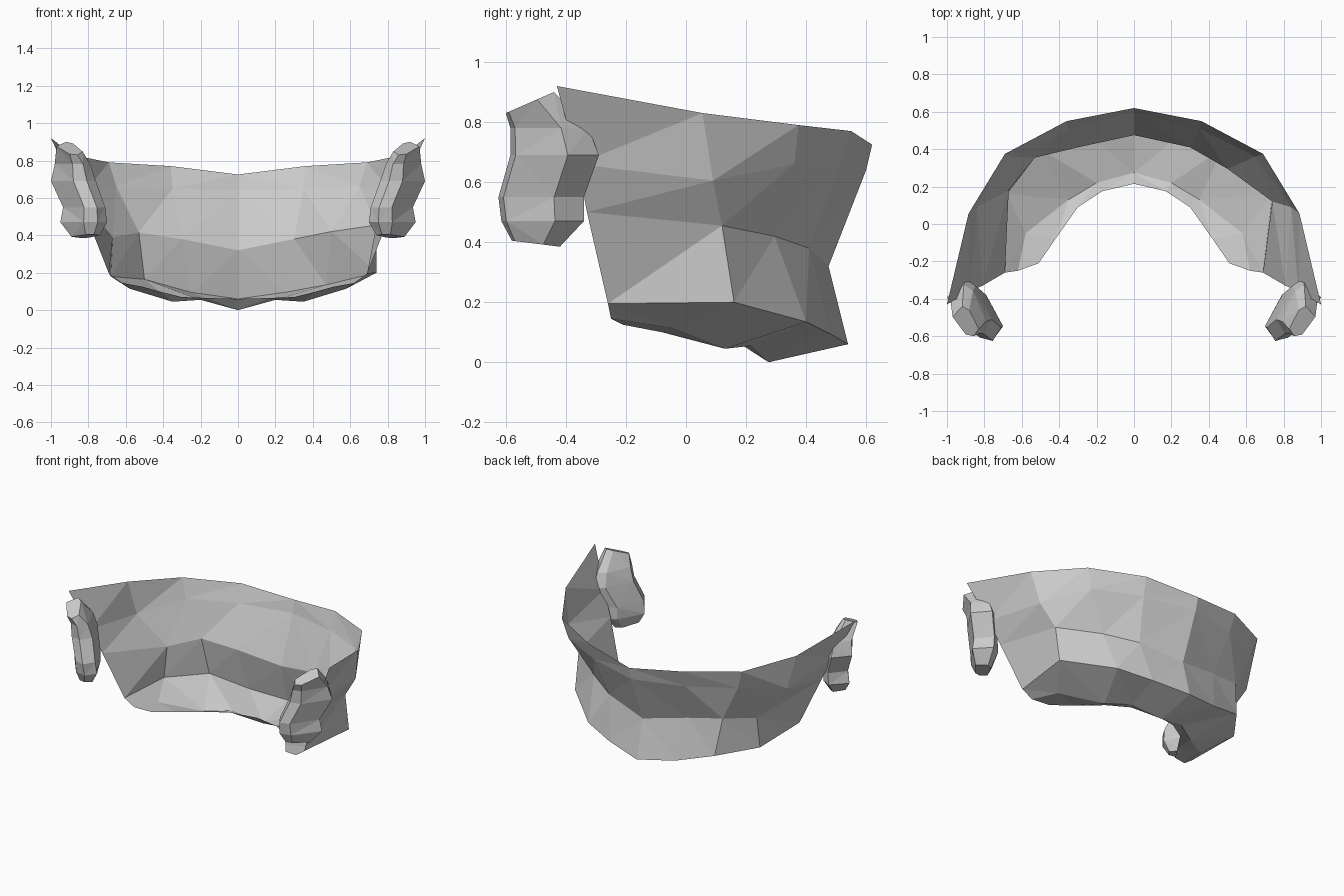
import bpy, bmesh

if "Cube" in bpy.data.objects:
    bpy.data.objects.remove(bpy.data.objects["Cube"])


def make_object(name, verts, faces):
    mesh = bpy.data.meshes.new(name)
    mesh.from_pydata(verts, [], faces)
    bm = bmesh.new()
    bm.from_mesh(mesh)
    bmesh.ops.remove_doubles(bm, verts=bm.verts, dist=0.001)
    bmesh.ops.recalc_face_normals(bm, faces=bm.faces)
    bmesh.ops.triangulate(bm, faces=[f for f in bm.faces if len(f.verts) == 4])
    bm.to_mesh(mesh)
    bm.free()
    obj = bpy.data.objects.new(name, mesh)
    bpy.context.collection.objects.link(obj)
    return obj


# Rails of the curved shell, from the back centre to the right-hand end
rim = [(0, .62, .725), (.36, .55, .77), (.69, .375, .79), (.885, .055, .83), (1, -.43, .92)]
upper = [(0, .60, .64), (.35, .51, .65), (.65, .36, .66), (.84, .09, .605), (.88, -.36, .66)]
crease = [(0, .475, .32), (.3, .41, .38), (.5, .295, .42), (.74, .12, .455), (.81, -.33, .5)]
lower = [(0, .54, .06), (.25, .48, .095), (.47, .40, .135), (.74, .16, .20), (.69, -.26, .195)]
floor = [(0, .275, 0), (.2, .22, .055), (.35, .13, .045), (.58, -.05, .115), (.62, -.25, .145)]
lip = [(0, .215, .06), (.17, .175, .065), (.3, .09, .07), (.42, -.08, .10), (.51, -.21, .125)]
rails = [rim, upper, crease, lower, floor, lip]

# Slight differences on the left-hand half: (rail, station) -> point
left_changes = {(2, 2): (.53, .355, .415), (2, 3): (.67, .18, .39),
                (3, 2): (.50, .40, .165), (3, 3): (.68, .16, .18)}

verts, faces = [], []
for side in (1, -1):
    base = len(verts)
    n = len(rim)
    for r, rail in enumerate(rails):
        for s, p in enumerate(rail):
            x, y, z = left_changes.get((r, s), p) if side < 0 else p
            verts.append((side * x, y, z))
    for r in range(len(rails) - 1):
        for s in range(n - 1):
            a = base + r * n + s
            faces.append((a, a + 1, a + n + 1, a + n))
make_object("curved_shell", verts, faces)

# End lobes: a six-sided section fitted to a box at each height
section = [(.63, 1), (1, .65), (.5, .06), (.2, 0), (0, .25), (.37, .87)]
# x range, y range, height, tilt of each ring
rings = [(.74, .89, -.58, -.42, .395, -.02),
         (.70, .95, -.615, -.34, .47, 0),
         (.71, .935, -.625, -.34, .55, 0),
         (.76, 1.0, -.585, -.29, .69, 0),
         (.79, .98, -.585, -.325, .78, 0),
         (.83, .97, -.60, -.44, .865, .07)]


def end_lobe(name, side):
    k = len(section)
    verts = [(side * (x0 + u * (x1 - x0)), y0 + v * (y1 - y0), z + tilt * (v - .5))
             for x0, x1, y0, y1, z, tilt in rings for u, v in section]
    faces = [(i * k + j, i * k + (j + 1) % k, (i + 1) * k + (j + 1) % k, (i + 1) * k + j)
             for i in range(len(rings) - 1) for j in range(k)]
    faces += [tuple(range(k)), tuple(range(len(verts) - k, len(verts)))]
    make_object(name, verts, faces)


end_lobe("right_end_lobe", 1)
end_lobe("left_end_lobe", -1)
